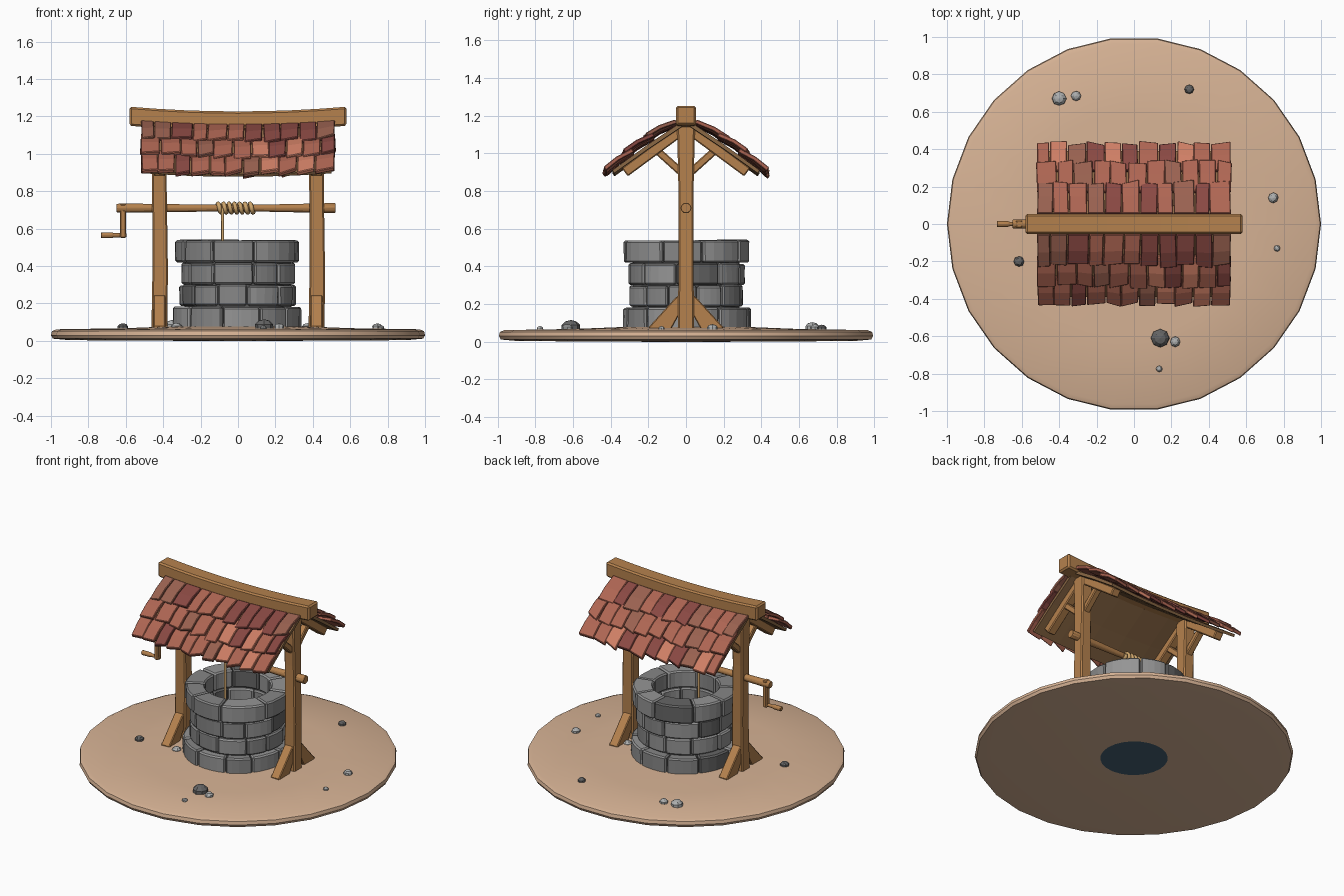
import bpy, bmesh, math, random
from mathutils import Vector

if "Cube" in bpy.data.objects:
    bpy.data.objects.remove(bpy.data.objects["Cube"])
random.seed(4)
R = random.uniform
MATS = {}
COL = {
    "sand": (0.68, 0.45, 0.30), "water": (0.06, 0.12, 0.17), "wood": (0.46, 0.22, 0.075),
    "deck": (0.26, 0.14, 0.06), "rope": (0.62, 0.38, 0.15), "mortar": (0.10, 0.10, 0.10),
    "stone_a": (0.30, 0.30, 0.30), "stone_b": (0.24, 0.24, 0.24), "stone_c": (0.13, 0.13, 0.13),
    "pebble": (0.42, 0.43, 0.43), "tile_a": (0.42, 0.13, 0.085), "tile_b": (0.62, 0.21, 0.13),
    "tile_c": (0.25, 0.065, 0.055), "tile_d": (0.32, 0.12, 0.08)}


def paint(ob, col):
    if col not in MATS:
        MATS[col] = bpy.data.materials.new(col)
        MATS[col].diffuse_color = (*COL[col], 1)
    ob.data.materials.append(MATS[col])


def finish(name, bm, col, bevel=0.0, smooth=False):
    bmesh.ops.recalc_face_normals(bm, faces=bm.faces)
    me = bpy.data.meshes.new(name)
    bm.to_mesh(me)
    bm.free()
    ob = bpy.data.objects.new(name, me)
    bpy.context.collection.objects.link(ob)
    paint(ob, col)
    if bevel:
        m = ob.modifiers.new("bevel", "BEVEL")
        m.width, m.segments, m.limit_method = bevel, 1, 'ANGLE'
    if smooth:
        bpy.context.view_layer.objects.active = ob
        ob.select_set(True)
        bpy.ops.object.shade_smooth_by_angle(angle=math.radians(35))
        ob.select_set(False)
    return ob


def loft(name, rings, col, bevel=0.0, smooth=False, closed=False):
    """Skin a list of point rings, capped unless the rings form a loop."""
    bm = bmesh.new()
    vs = [[bm.verts.new(p) for p in r] for r in rings]
    n = len(vs[0])
    pairs = list(zip(vs, vs[1:])) + ([(vs[-1], vs[0])] if closed else [])
    for a, b in pairs:
        for i in range(n):
            j = (i + 1) % n
            bm.faces.new((a[i], a[j], b[j], b[i]))
    if not closed:
        bm.faces.new(vs[0])
        bm.faces.new(vs[-1])
    return finish(name, bm, col, bevel, smooth)


def lathe(name, profile, sides, col, smooth=False):
    rings = []
    for i in range(sides):
        a = 2 * math.pi * i / sides
        rings.append([(r * math.cos(a), r * math.sin(a), z) for r, z in profile])
    return loft(name, rings, col, smooth=smooth, closed=True)


def strut(name, x, p0, p1, w, t, bevel=0.006):
    """Square timber in the yz plane at x."""
    a, b = Vector(p0), Vector(p1)
    d = (b - a).normalized()
    n = Vector((-d.y, d.x)) * t / 2
    rings = [[(x - w/2, *(p - n)), (x + w/2, *(p - n)), (x + w/2, *(p + n)), (x - w/2, *(p + n))]
             for p in (a, b)]
    return loft(name, rings, "wood", bevel)


def rod(name, stations, z, sides=10, col="wood", bevel=0.003):
    """Round bar along x from (x, radius) stations."""
    rings = [[(x, r * math.cos(2*math.pi*i/sides), z + r * math.sin(2*math.pi*i/sides))
              for i in range(sides)] for x, r in stations]
    return loft(name, rings, col, bevel, True)


def sag(x):
    return -0.025 * (1 - (x / 0.58) ** 2)


# Ground plate with the well shaft, and the water
lathe("ground", [(0.21, 0.0), (0.9, 0.004), (0.99, 0.012), (1.0, 0.03), (0.995, 0.052),
                 (0.97, 0.062), (0.6, 0.068), (0.35, 0.078), (0.21, 0.078)], 26, "sand", True)
loft("water", [[(0.212 * math.cos(i * math.pi / 12), 0.212 * math.sin(i * math.pi / 12), z)
               for i in range(24)] for z in (0.0, 0.02)], "water")

# Stone courses
lathe("mortar", [(0.225, 0.05), (0.285, 0.05), (0.285, 0.52), (0.225, 0.52)], 32, "mortar")
courses = [(0.06, 0.183, 0.340, 10), (0.187, 0.298, 0.305, 12),
           (0.302, 0.415, 0.308, 10), (0.42, 0.538, 0.332, 9)]
for k, (z0, z1, ro, n) in enumerate(courses):
    step = 2 * math.pi / n
    cuts = [(i + k * 0.43 + R(-0.16, 0.16)) * step for i in range(n)]
    cuts.append(cuts[0] + 2 * math.pi)
    for i in range(n):
        a0, a1 = cuts[i] + 0.008, cuts[i + 1] - 0.008
        o, top = ro + R(-0.008, 0.008), z1 + R(-0.004, 0.004)
        rings = []
        for j in range(5):
            a = a0 + (a1 - a0) * j / 4
            c, s = math.cos(a), math.sin(a)
            rings.append([(r * c, r * s, z) for r, z in
                          ((0.208, z0), (o, z0), (o + R(-0.003, 0.003), top), (0.208, top))])
        loft(f"well_stone_{k}_{i}", rings,
             random.choice(["stone_a", "stone_a", "stone_b", "stone_b", "stone_b", "stone_c"]), 0.009)

# Posts with foot braces, rafters and upper braces
for side in (-1, 1):
    x = 0.42 * side
    rings = []
    for z, w, d, dx in ((0.06, 0.043, 0.043, 0), (0.4, 0.041, 0.040, 0.004),
                        (0.8, 0.039, 0.040, 0), (1.17, 0.041, 0.048, -0.003)):
        rings.append([(x + dx + sx * w, sy * d, z) for sx, sy in ((-1, -1), (1, -1), (1, 1), (-1, 1))])
    loft("post", rings, "wood", 0.008)
    for s in (-1, 1):
        foot = [(0.03, 0.155), (0.03, 0.25), (0.055, 0.235), (0.2, 0.075), (0.185, 0.065), (0.08, 0.065)]
        loft("foot_brace", [[(x + e, s * y, z) for y, z in foot] for e in (-0.032, 0.032)], "wood", 0.005)
        strut("rafter", x, (0.0, 1.14), (s * 0.325, 0.9), 0.06, 0.055)
        strut("upper_brace", x, (s * 0.02, 0.895), (s * 0.17, 1.03), 0.045, 0.04)

# Sagging ridge beam
rings = []
for i in range(9):
    x = -0.58 + 1.16 * i / 8
    z = sag(x)
    rings.append([(x, -0.053, 1.15 + z), (x, 0.053, 1.15 + z), (x, 0.053, 1.252 + z), (x, -0.053, 1.252 + z)])
loft("ridge_beam", rings, "wood", 0.01)

# Roof decks and shingles
rows = [(0.045, 1.165, 0.215, 1.072), (0.165, 1.095, 0.325, 0.99), (0.275, 1.012, 0.422, 0.902)]
for s in (-1, 1):
    deck = [(0.02, 1.175), (0.2, 1.055), (0.39, 0.917), (0.38, 0.902), (0.2, 1.03), (0.02, 1.15)]
    loft("roof_deck", [[(x, s * y, z + sag(x)) for y, z in deck]
                       for x in (-0.5, -0.3, -0.1, 0.1, 0.3, 0.5)], "deck")
    for k, (y0, z0, y1, z1) in enumerate(rows):
        n = 11
        cuts = [-0.52 + 1.04 * (i + (0.3 * (k % 2) - 0.15 if 0 < i < n else 0)
                + (R(-0.12, 0.12) if 0 < i < n else 0)) / n for i in range(n + 1)]
        for i in range(n):
            xa, xb = cuts[i] + 0.002, cuts[i + 1] - 0.002
            ea, eb, lift, skew = R(-0.014, 0.012), R(-0.014, 0.012), R(0.0, 0.01), R(-0.006, 0.006)
            rings = []
            for t, bow in ((0, 0.0), (0.55, 0.010), (1, 0.0)):
                ring = []
                for x, e, th in ((xa, ea, 0), (xb, eb, 0), (xb, eb, 1), (xa, ea, 1)):
                    y = y0 + (y1 - y0) * t + e * t + 0.012 * th
                    z = z0 + (z1 - z0) * t - 0.7 * e * t + bow + lift * t + 0.020 * th
                    z += sag(x) + 0.006 * t * (1 if x == xb else -1)
                    ring.append((x + skew * t, s * y, z))
                rings.append(ring)
            loft(f"shingle_{k}_{i}", rings,
                 random.choice(["tile_a", "tile_a", "tile_b", "tile_c", "tile_d"]), 0.004)

# Windlass axle, crank and handle
rod("axle", [(-0.65, 0.024), (-0.6, 0.026), (-0.42, 0.023), (-0.1, 0.019), (0.1, 0.019),
             (0.42, 0.026), (0.52, 0.029)], 0.71)
strut("crank_arm", -0.615, (0, 0.55), (0, 0.735), 0.03, 0.04, 0.005)
rod("crank_handle", [(-0.733, 0.017), (-0.67, 0.016), (-0.665, 0.012), (-0.595, 0.012)], 0.565, 8)

# Rope: coil on the axle, then a drop into the well
def rope(name, pts, radius):
    cu = bpy.data.curves.new(name, 'CURVE')
    cu.dimensions, cu.bevel_depth, cu.bevel_resolution, cu.use_fill_caps = '3D', radius, 1, True
    sp = cu.splines.new('POLY')
    sp.points.add(len(pts) - 1)
    for p, q in zip(sp.points, pts):
        p.co = (*q, 1)
    ob = bpy.data.objects.new(name, cu)
    bpy.context.collection.objects.link(ob)
    paint(ob, col="rope")
    bpy.context.view_layer.objects.active = ob
    ob.select_set(True)
    bpy.ops.object.convert(target='MESH')
    bpy.ops.object.select_all(action='DESELECT')


turns, seg = 7, 12
rope("rope_coil", [(-0.113 + 0.2 * i / (turns * seg), 0.024 * math.cos(2 * math.pi * i / seg),
                    0.71 + 0.024 * math.sin(2 * math.pi * i / seg)) for i in range(turns * seg + 1)], 0.012)
rope("rope_drop", [(-0.082, -0.022, 0.71), (-0.082, -0.022, 0.1)], 0.008)

# Scattered pebbles
pebbles = [(-0.40, 0.67, .040, 0), (-0.31, 0.685, .028, 0), (0.295, 0.72, .026, 1), (0.745, 0.14, .029, 0),
           (0.765, -0.13, .018, 0), (-0.615, -0.2, .030, 1), (0.14, -0.61, .052, 1), (0.22, -0.63, .029, 0),
           (0.135, -0.775, .018, 0), (-0.33, -0.2, .032, 0), (0.37, 0.11, .030, 0), (-0.345, 0.02, .05, 0)]
for x, y, r, dark in pebbles:
    bm = bmesh.new()
    bmesh.ops.create_uvsphere(bm, u_segments=8, v_segments=5, radius=r)
    for v in bm.verts:
        v.co = Vector((v.co.x * R(0.92, 1.05), v.co.y * R(0.92, 1.05), v.co.z * 0.75)) + Vector((x, y, 0.066 + r * 0.2))
    finish("pebble", bm, "stone_c" if dark else "pebble")

for m in bpy.data.materials:
    if m.users and not m.is_grease_pencil:
        m.use_nodes = True
        m.node_tree.nodes["Principled BSDF"].inputs["Base Color"].default_value = m.diffuse_color
